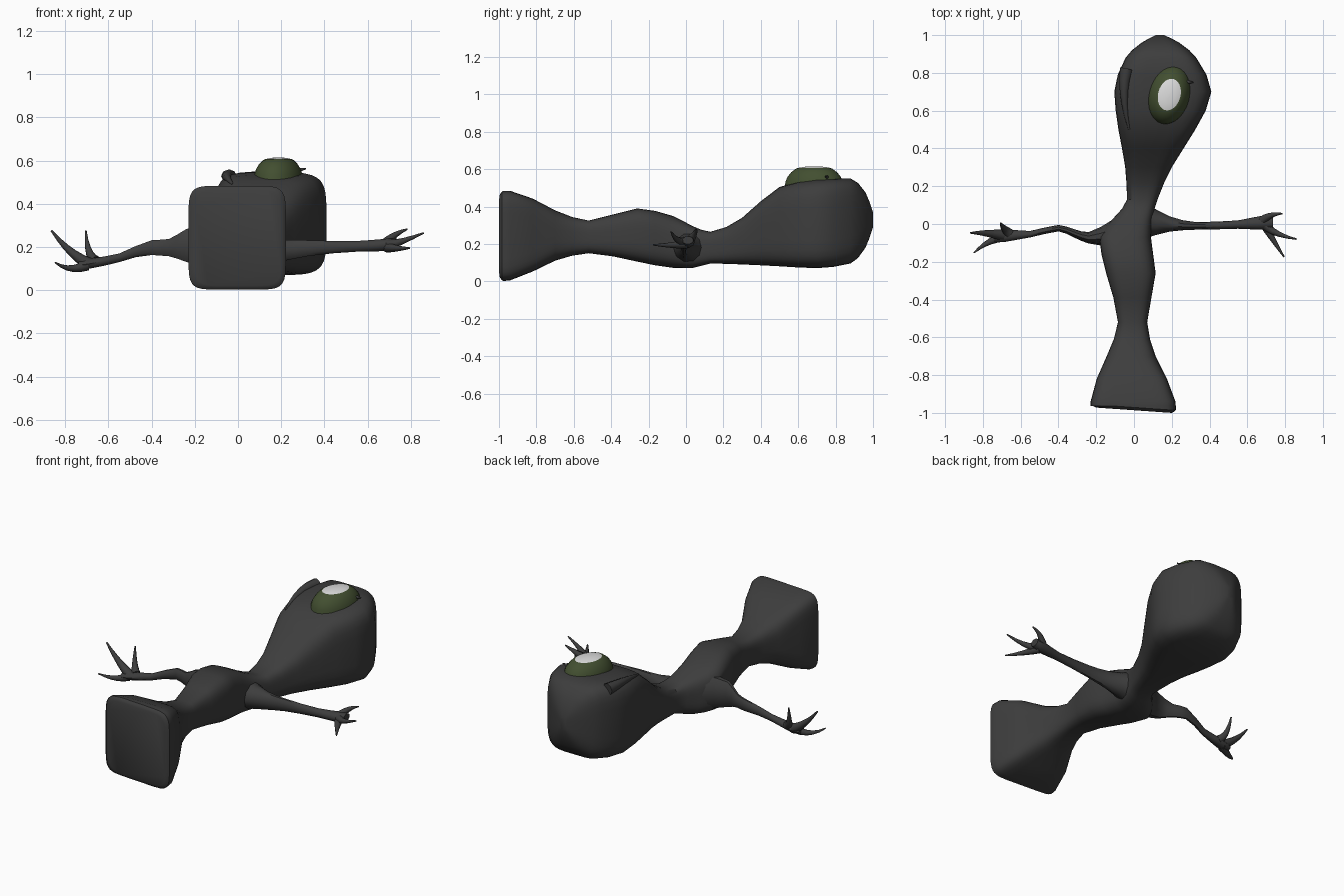
import bpy, bmesh, math
from mathutils import Vector

if "Cube" in bpy.data.objects:
    bpy.data.objects.remove(bpy.data.objects["Cube"])


def material(name, rgb):
    m = bpy.data.materials.new(name)
    m.diffuse_color = (*rgb, 1)
    m.use_nodes = True
    m.node_tree.nodes["Principled BSDF"].inputs["Base Color"].default_value = m.diffuse_color
    return m


SKIN = material("charcoal skin", (0.047, 0.047, 0.047))
LID = material("olive eyelid", (0.055, 0.078, 0.03))
WHITE = material("eye white", (0.72, 0.72, 0.72))


def loft(name, rings, mats, angle=35, rule=None):
    """Skin a list of point rings and close both ends."""
    bm = bmesh.new()
    vs = [[bm.verts.new(p) for p in r] for r in rings]
    n = len(vs[0])
    for a, b in zip(vs, vs[1:]):
        for i in range(n):
            bm.faces.new((a[i], a[(i + 1) % n], b[(i + 1) % n], b[i]))
    bm.faces.new(vs[0][::-1])
    bm.faces.new(vs[-1])
    bmesh.ops.recalc_face_normals(bm, faces=bm.faces)
    if rule:
        for f in bm.faces:
            f.material_index = rule(f.calc_center_median())
    me = bpy.data.meshes.new(name)
    bm.to_mesh(me)
    bm.free()
    for m in mats:
        me.materials.append(m)
    ob = bpy.data.objects.new(name, me)
    bpy.context.collection.objects.link(ob)
    bpy.ops.object.select_all(action='DESELECT')
    ob.select_set(True)
    bpy.context.view_layer.objects.active = ob
    bpy.ops.object.shade_smooth_by_angle(angle=math.radians(angle))
    return ob


def refine(rows, steps):
    """Smoothly interpolate rows over their first column, without overshoot."""
    def slope(i, k):
        return (rows[i + 1][k] - rows[i][k]) / (rows[i + 1][0] - rows[i][0])

    def tangent(i, k):
        if i == 0:
            return slope(0, k)
        if i == len(rows) - 1:
            return slope(i - 1, k)
        a, b = slope(i - 1, k), slope(i, k)
        return 2 * a * b / (a + b) if a * b > 0 else 0

    out = []
    for i in range(len(rows) - 1):
        h = rows[i + 1][0] - rows[i][0]
        for s in range(steps):
            t = s / steps
            row = [rows[i][0] + h * t]
            for k in range(1, len(rows[0])):
                row.append((1 + 2 * t) * (1 - t) ** 2 * rows[i][k]
                           + t * (1 - t) ** 2 * h * tangent(i, k)
                           + t * t * (3 - 2 * t) * rows[i + 1][k]
                           - t * t * (1 - t) * h * tangent(i + 1, k))
            out.append(row)
    return out + [list(rows[-1])]


# Body: tail block, torso, neck and head (y, x min, x max, z min, z max)
STATIONS = [
    (-1.0, -.20, .20, .02, .465), (-.985, -.23, .222, .002, .484),
    (-.94, -.23, .22, .005, .484), (-.70, -.145, .115, .11, .38),
    (-.52, -.085, .07, .15, .325), (-.26, -.148, .115, .105, .39),
    (-.07, -.185, .09, .072, .35), (.03, -.11, .098, .07, .298),
    (.13, -.037, .125, .095, .265), (.30, -.047, .20, .09, .34),
    (.50, -.083, .325, .08, .505), (.70, -.105, .41, .07, .545),
    (.88, -.045, .33, .095, .55), (.96, .04, .24, .18, .475),
    (1.0, .115, .16, .29, .37)]


def section(y, xa, xb, za, zb):
    """Rounded-square ring, squarer where the body is tall."""
    e = 2 / (3.3 + 9 * max(0, zb - za - .3) + (2 if y < -.7 else 0))
    skew = .07 * max(0, .2 - (xa + xb) / 2) if y < -.97 else 0
    ring = []
    for i in range(32):
        t = 2 * math.pi * (i + .5) / 32
        c, s = math.cos(t), math.sin(t)
        x = (xa + xb) / 2 + math.copysign(abs(c) ** e, c) * (xb - xa) / 2
        z = (za + zb) / 2 + math.copysign(abs(s) ** e, s) * (zb - za) / 2
        skew = .07 * max(0, .2 - x) if y < -.97 else 0
        ring.append((x, y + skew, z))
    return ring


loft("body", [section(*r) for r in refine(STATIONS, 2)], [SKIN])


# Arms: oval rings along x (x, y, z, radius y, radius z)
def arm(name, pts, sides=10):
    rs = []
    for x, y, z, ry, rz in refine(pts, 2):
        ts = [2 * math.pi * i / sides for i in range(sides)]
        rs.append([(x, y + ry * math.cos(t), z + rz * math.sin(t)) for t in ts])
    loft(name, rs, [SKIN], 45)


arm("right_arm", [
    (.05, .02, .18, .10, .085), (.19, 0, .183, .04, .055),
    (.33, -.01, .195, .02, .038), (.55, -.003, .203, .022, .026),
    (.69, .008, .21, .038, .03), (.735, .01, .22, .03, .022)])
arm("left_arm", [
    (-.11, -.05, .20, .075, .11), (-.24, -.073, .207, .03, .08),
    (-.32, -.048, .197, .022, .042), (-.40, -.022, .197, .017, .036),
    (-.55, -.054, .15, .017, .021), (-.69, -.062, .122, .034, .024),
    (-.74, -.068, .115, .028, .016)])


# Fingers: bent tapering tubes from root to tip
def finger(name, root, bend, tip, radius):
    a, b, c = Vector(root), Vector(bend), Vector(tip)
    rs = []
    for k in range(6):
        t = k / 5
        p = a * (1 - t) ** 2 + b * 2 * t * (1 - t) + c * t * t
        d = (b - a) * (1 - t) + (c - b) * t
        q = d.to_track_quat('Z', 'Y')
        r = radius * (1 - .85 * t)
        rs.append([p + q @ Vector((r * math.cos(w), r * math.sin(w), 0))
                   for w in (i * math.pi / 4 for i in range(8))])
    loft(name, rs, [SKIN], 45)


finger("right_finger_upper", (.68, .018, .215), (.72, .055, .26), (.785, .055, .283), .025)
finger("right_finger_middle", (.69, 0, .21), (.73, -.055, .21), (.86, -.08, .265), .027)
finger("right_finger_lower", (.69, 0, .20), (.725, -.07, .19), (.795, -.175, .195), .026)
finger("left_finger_upper", (-.66, -.05, .135), (-.70, -.015, .16), (-.705, .005, .275), .027)
finger("left_finger_outer", (-.69, -.06, .12), (-.785, -.045, .17), (-.865, -.047, .277), .03)
finger("left_finger_lower", (-.70, -.07, .115), (-.78, -.09, .08), (-.847, -.152, .128), .025)

# Eye: low leaning oval dome, lid on the flanks and white on the crown
LEAN = math.radians(-15)
rings = []
for s, z in [(1.04, .50), (1, .535), (.93, .56), (.8, .584), (.64, .602),
             (.55, .607), (.3, .613), (.05, .615)]:
    ring = []
    for i in range(28):
        t = 2 * math.pi * i / 28
        u, v = .108 * s * math.cos(t), .155 * s * math.sin(t)
        ring.append((.187 + u * math.cos(LEAN) - v * math.sin(LEAN),
                     .685 + u * math.sin(LEAN) + v * math.cos(LEAN), z))
    rings.append(ring)
loft("eye", rings, [LID, WHITE], 40, lambda c: 1 if c.z > .6065 else 0)

# Eyelid fold at the outer corner, and the brow ridge on the other side
finger("eyelid_corner", (.25, .76, .545), (.28, .75, .56), (.315, .75, .562), .018)
finger("brow_ridge", (-.04, .82, .525), (-.07, .68, .54), (-.025, .50, .49), .035)
